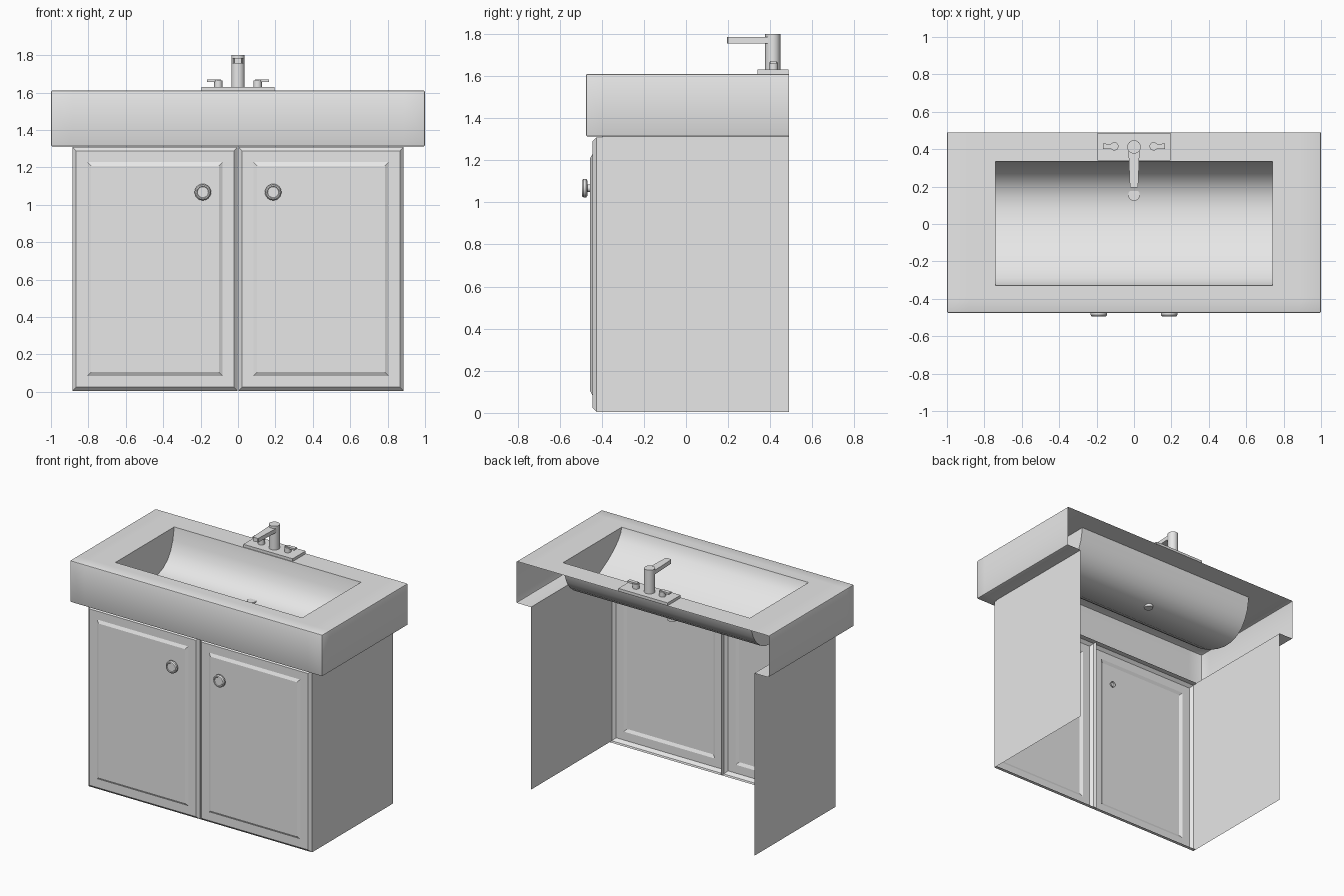
import bpy
import bmesh
import math
from mathutils import Matrix, Vector

default = bpy.data.objects.get("Cube")
if default:
    bpy.data.objects.remove(default, do_unlink=True)

grey = bpy.data.materials.new("light grey")
grey.use_nodes = True
grey.diffuse_color = (0.8, 0.8, 0.8, 1)
grey.node_tree.nodes["Principled BSDF"].inputs["Base Color"].default_value = (0.8, 0.8, 0.8, 1)

BACK, TOP, LEDGE = 0.49, 1.61, 1.312
CAB_X, CAB_Y = 0.885, -0.392


def finish(name, bm, smooth=False):
    """Turn a bmesh into a named grey object."""
    bmesh.ops.recalc_face_normals(bm, faces=bm.faces)
    mesh = bpy.data.meshes.new(name)
    bm.to_mesh(mesh)
    bm.free()
    mesh.materials.append(grey)
    obj = bpy.data.objects.new(name, mesh)
    bpy.context.scene.collection.objects.link(obj)
    if smooth:
        bpy.ops.object.select_all(action='DESELECT')
        obj.select_set(True)
        bpy.context.view_layer.objects.active = obj
        bpy.ops.object.shade_smooth_by_angle(angle=math.radians(35))
    return obj


def box_mesh(lo, hi):
    lo, hi = Vector(lo), Vector(hi)
    bm = bmesh.new()
    bmesh.ops.create_cube(bm, size=1, matrix=Matrix.Translation((lo + hi) / 2)
                          @ Matrix.Diagonal((*(hi - lo), 1)))
    return bm


def prism(name, outline, z0, z1, smooth=False):
    """Extrude a flat outline of (x, y) points upward."""
    bm = bmesh.new()
    face = bm.faces.new([bm.verts.new((x, y, z0)) for x, y in outline])
    new = bmesh.ops.extrude_face_region(bm, geom=[face])["geom"]
    verts = [v for v in new if isinstance(v, bmesh.types.BMVert)]
    bmesh.ops.translate(bm, verts=verts, vec=(0, 0, z1 - z0))
    if not any(f.calc_center_median().z == z0 for f in bm.faces):
        bmesh.ops.holes_fill(bm, edges=[e for e in bm.edges if e.is_boundary])
    return finish(name, bm, smooth)


def circle(cx, cy, r, n=24):
    return [(cx + r * math.cos(math.tau * i / n), cy + r * math.sin(math.tau * i / n))
            for i in range(n)]


# Countertop: open-backed box with eased edges, basin opening and underside ledge
bm = box_mesh((-1, -0.475, LEDGE), (1, BACK, TOP))
bmesh.ops.delete(bm, geom=[f for f in bm.faces if f.normal.y > 0.9], context='FACES')
bmesh.ops.bevel(bm, geom=[e for e in bm.edges if not e.is_boundary],
                offset=0.008, segments=2, profile=0.5, affect='EDGES')
cuts = [((x, 0, 0), (1, 0, 0)) for x in (-CAB_X, -0.74, 0.74, CAB_X)]
cuts += [((0, y, 0), (0, 1, 0)) for y in (CAB_Y, -0.33, 0.335)]
for point, normal in cuts:
    bmesh.ops.bisect_plane(bm, geom=bm.verts[:] + bm.edges[:] + bm.faces[:],
                           plane_co=point, plane_no=normal)
unwanted = []
for f in bm.faces:
    c = f.calc_center_median()
    opening = c.z > TOP - 0.001 and abs(c.x) < 0.74 and -0.33 < c.y < 0.335
    underside = c.z < LEDGE + 0.001 and abs(c.x) < CAB_X and c.y > CAB_Y
    if opening or underside:
        unwanted.append(f)
bmesh.ops.delete(bm, geom=unwanted, context='FACES')
finish("countertop", bm, smooth=True)

# Basin: curved trough along x, deepest toward the back, with flat ends
trough = [(-0.33, 0), (-0.318, 0.04), (-0.29, 0.08), (-0.24, 0.13), (-0.17, 0.18),
          (-0.09, 0.225), (0, 0.257), (0.08, 0.273), (0.15, 0.27), (0.21, 0.247),
          (0.26, 0.207), (0.295, 0.155), (0.32, 0.09), (0.335, 0)]
bm = bmesh.new()
ends = [[bm.verts.new((x, y, TOP - d)) for y, d in trough] for x in (-0.74, 0.74)]
for i in range(len(trough) - 1):
    bm.faces.new((ends[0][i], ends[0][i + 1], ends[1][i + 1], ends[1][i]))
for end in ends:
    bm.faces.new(end)
finish("basin", bm, smooth=True)
prism("drain", circle(0, 0.155, 0.031), 1.33, 1.35, smooth=True)


def door(name, x0, x1, z0, z1):
    """Hollow raised-panel door made from inset rectangles."""
    bm = bmesh.new()
    loops = []
    for inset, y in ((0, CAB_Y - 0.008), (0, -0.425), (0.02, -0.445),
                     (0.08, -0.445), (0.1, -0.456)):
        a, b, c, d = x0 + inset, x1 - inset, z0 + inset, z1 - inset
        loops.append([bm.verts.new((x, y, z)) for x, z in ((a, c), (b, c), (b, d), (a, d))])
    for low, high in zip(loops, loops[1:]):
        for i in range(4):
            j = (i + 1) % 4
            bm.faces.new((low[i], low[j], high[j], high[i]))
    bm.faces.new(loops[-1])
    finish(name, bm)


def knob(name, x, z):
    """Turned knob: radius against y, spun around its own axis."""
    profile = [(0.02, -0.444), (0.017, -0.468), (0.036, -0.468), (0.044, -0.474),
               (0.044, -0.486), (0.038, -0.494), (0.032, -0.495), (0.029, -0.491), (0, -0.491)]
    bm = bmesh.new()
    verts = [bm.verts.new((x + r, y, z)) for r, y in profile]
    edges = [bm.edges.new(pair) for pair in zip(verts, verts[1:])]
    bmesh.ops.spin(bm, geom=verts + edges, cent=(x, 0, z), axis=(0, 1, 0),
                   angle=math.tau, steps=24)
    bmesh.ops.remove_doubles(bm, verts=bm.verts, dist=0.0001)
    finish(name, bm, smooth=True)


# Mirrored parts: side panels, doors, knobs and tap handles
for side, s in (("left", 1), ("right", -1)):
    bm = bmesh.new()
    panel = [(CAB_Y - 0.008, 0.005), (BACK, 0.005), (BACK, LEDGE), (CAB_Y - 0.008, LEDGE)]
    bm.faces.new([bm.verts.new((s * CAB_X, y, z)) for y, z in panel])
    finish(side + "_side_panel", bm)
    x0, x1 = sorted((s * 0.002, s * CAB_X))
    door(side + "_door", x0, x1, 0.005, 1.308)
    knob(side + "_knob", s * 0.188, 1.067)
    prism(side + "_tap_stem", circle(s * 0.105, 0.415, 0.022), 1.628, 1.665, smooth=True)
    lever = [(0.09, 0.405), (0.09, 0.425), (0.165, 0.43), (0.165, 0.4)]
    prism(side + "_tap_lever", [(s * x, y) for x, y in lever], 1.657, 1.67)

# Faucet: plate, column and flared spout
finish("faucet_plate", box_mesh((-0.195, 0.34, TOP), (0.195, 0.487, 1.63)))
prism("faucet_column", circle(0, 0.412, 0.036), 1.63, 1.8, smooth=True)
prism("faucet_spout", [(-0.018, 0.195), (0.018, 0.195), (0.022, 0.2), (0.03, 0.4),
                       (-0.03, 0.4), (-0.022, 0.2)], 1.755, 1.784)
